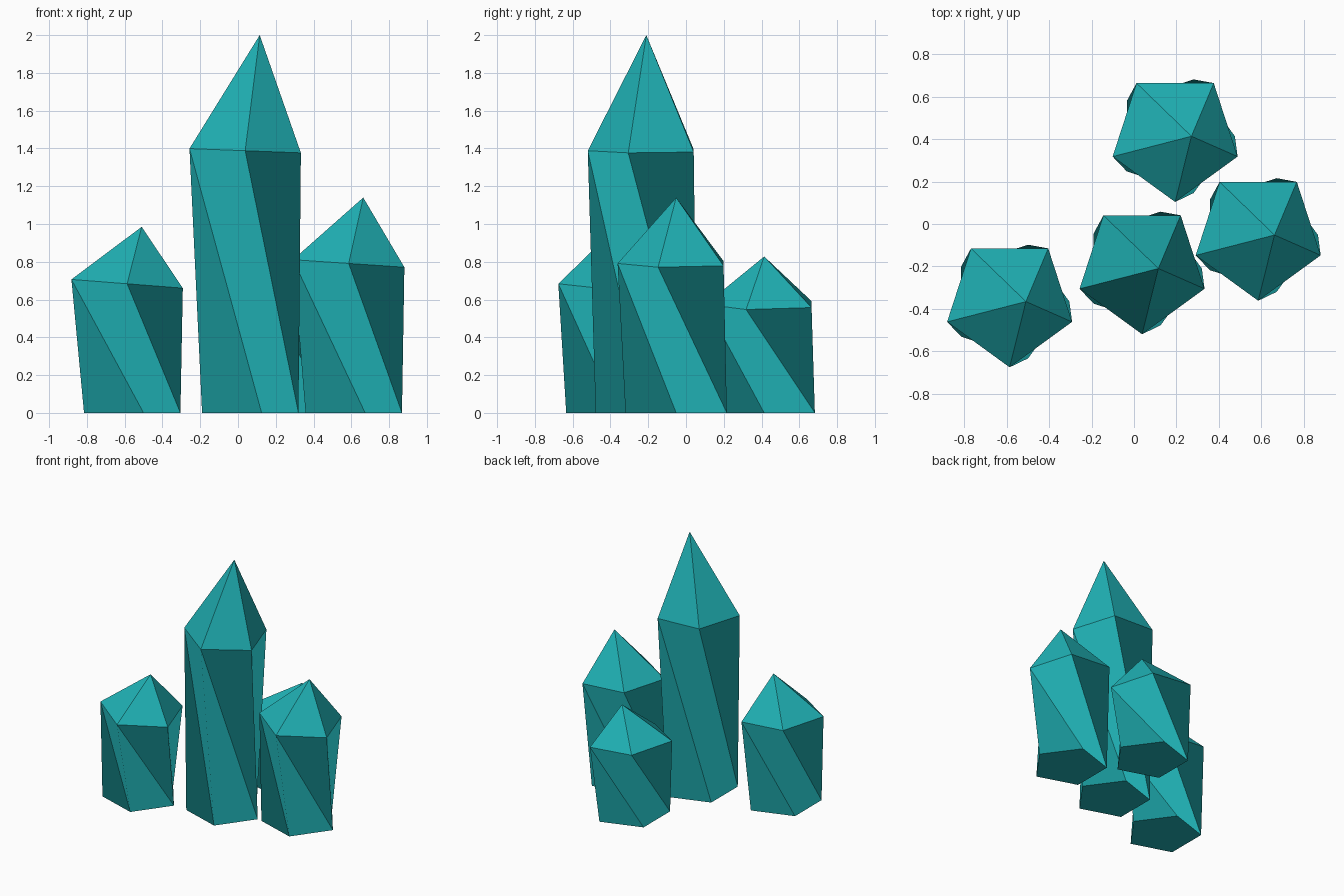
import bpy, bmesh
from math import cos, sin, radians

if "Cube" in bpy.data.objects:
    bpy.data.objects.remove(bpy.data.objects["Cube"])

teal = bpy.data.materials.new("teal")
teal.diffuse_color = (0.014, 0.44, 0.46, 1)
teal.use_nodes = True
teal.node_tree.nodes["Principled BSDF"].inputs["Base Color"].default_value = teal.diffuse_color

SIDES, TOP_R, BASE_R, LEAN = 5, 0.31, 0.282, 0.077


def crystal(name, x, y, height):
    """Twisted five-sided column with an off-centre pointed tip."""
    bm = bmesh.new()
    rim = 0.694 * height
    base, top = [], []
    for k in range(SIDES):
        a, b = radians(72 * k), radians(72 * k - 90)
        base.append(bm.verts.new((BASE_R * cos(a), BASE_R * sin(a), 0)))
        tx = TOP_R * cos(b)
        top.append(bm.verts.new((tx, TOP_R * sin(b), rim - LEAN / height * tx)))
    tip = bm.verts.new((0.077, 0, height))
    # twisted side panels; this corner order makes them fold outwards
    for k in range(SIDES):
        p = (k - 1) % SIDES
        bm.faces.new((base[k], top[k], top[p], base[p]))
        bm.faces.new((top[p], top[k], tip))
    bm.faces.new(base[::-1])
    me = bpy.data.meshes.new(name)
    bm.to_mesh(me)
    bm.free()
    me.materials.append(teal)
    ob = bpy.data.objects.new(name, me)
    ob.location = (x, y, 0)
    bpy.context.collection.objects.link(ob)


crystal("tall_crystal", 0.038, -0.21, 2.0)
crystal("left_crystal", -0.587, -0.366, 0.985)
crystal("right_crystal", 0.586, -0.052, 1.14)
crystal("back_crystal", 0.194, 0.414, 0.828)
